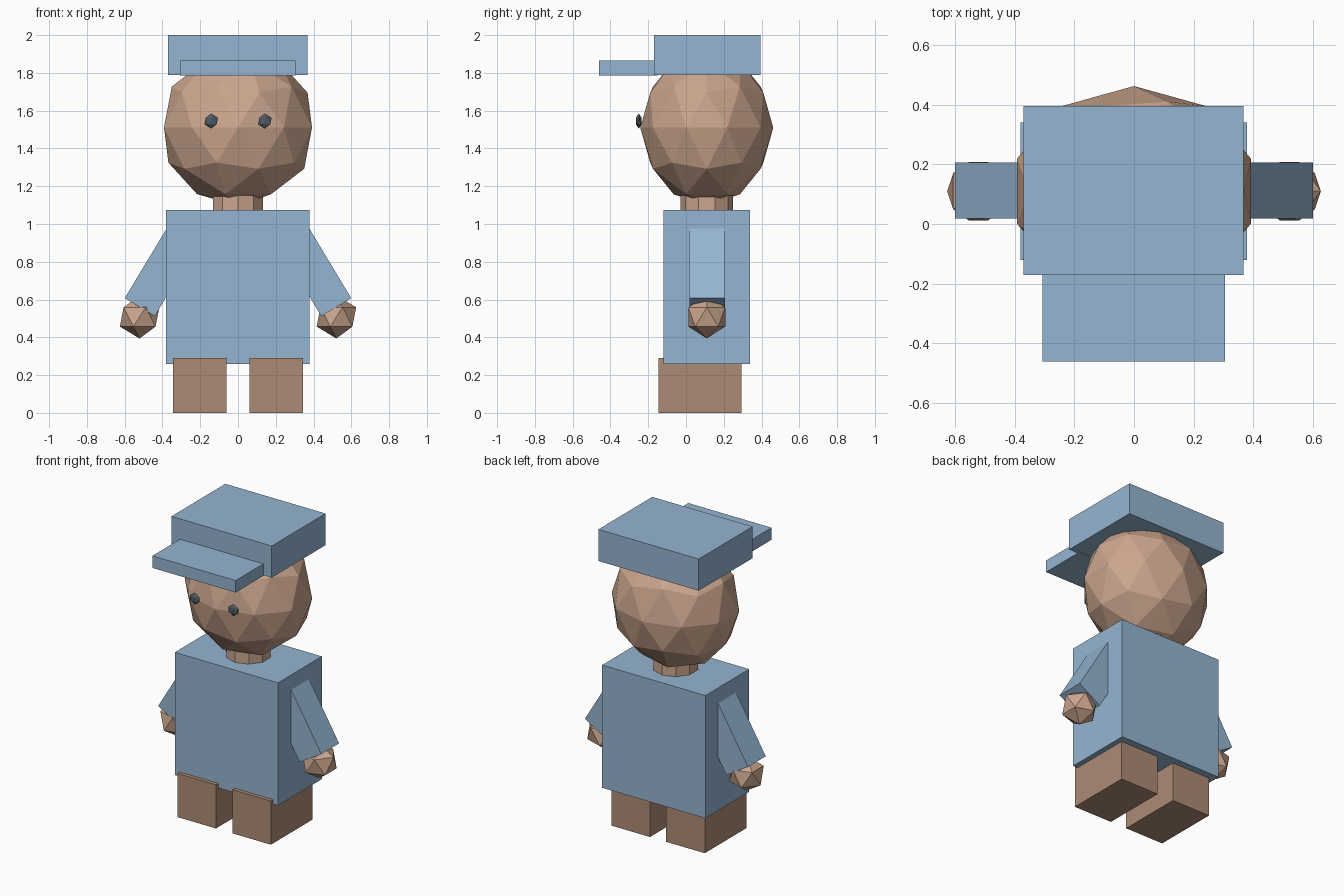
import bpy
from math import radians, sin, cos

if "Cube" in bpy.data.objects:
    bpy.data.objects.remove(bpy.data.objects["Cube"])


def material(name, rgb):
    m = bpy.data.materials.new(name)
    m.diffuse_color = (*rgb, 1)
    m.use_nodes = True
    m.node_tree.nodes["Principled BSDF"].inputs["Base Color"].default_value = m.diffuse_color
    return m


BLUE = material("blue_cloth", (0.30, 0.46, 0.64))
SKIN = material("skin", (0.60, 0.38, 0.27))
BROWN = material("brown_cloth", (0.42, 0.26, 0.18))
DARK = material("eye_dark", (0.08, 0.10, 0.12))


def finish(name, mat):
    ob = bpy.context.object
    ob.name = name
    ob.data.materials.append(mat)
    return ob


def box(name, lo, hi, mat):
    """Axis-aligned box between two corners."""
    centre = [(a + b) / 2 for a, b in zip(lo, hi)]
    bpy.ops.mesh.primitive_cube_add(size=1, location=centre)
    ob = finish(name, mat)
    ob.scale = [b - a for a, b in zip(lo, hi)]
    return ob


def ball(name, centre, radii, detail, mat):
    """Faceted ball."""
    bpy.ops.mesh.primitive_ico_sphere_add(subdivisions=detail, radius=1, location=centre)
    ob = finish(name, mat)
    ob.scale = radii
    return ob


# Cap and brim
box("cap", (-0.37, -0.17, 1.79), (0.367, 0.395, 2.0), BLUE)
box("cap_brim", (-0.307, -0.46, 1.785), (0.305, -0.15, 1.865), BLUE)

# Head and neck
ball("head", (0, 0.11, 1.51), (0.412, 0.352, 0.414), 2, SKIN)
bpy.ops.mesh.primitive_cylinder_add(vertices=10, radius=0.14, depth=0.18,
                                    location=(0, 0.11, 1.13))
finish("neck", SKIN)

# Torso
box("torso", (-0.38, -0.12, 0.26), (0.378, 0.34, 1.075), BLUE)

# Paired parts
ARM_LENGTH, TILT = 0.52, radians(31)
for side, s in (("left", -1), ("right", 1)):
    ball(f"{side}_eye", (s * 0.142, -0.25, 1.545), (0.04, 0.018, 0.04), 1, DARK)

    # Arm: box slanting up from the cuff into the torso
    x = s * (0.52 - sin(TILT) * ARM_LENGTH / 2)
    z = 0.56 + cos(TILT) * ARM_LENGTH / 2
    bpy.ops.mesh.primitive_cube_add(size=1, location=(x, 0.112, z),
                                    rotation=(0, -s * TILT, 0))
    finish(f"{side}_arm", BLUE).scale = (0.185, 0.187, ARM_LENGTH)

    ball(f"{side}_hand", (s * 0.521, 0.11, 0.508), (0.117, 0.115, 0.114), 1, SKIN)

    # Leg
    x0, x1 = sorted((s * 0.06, s * 0.343))
    box(f"{side}_leg", (x0, -0.145, 0), (x1, 0.293, 0.29), BROWN)
